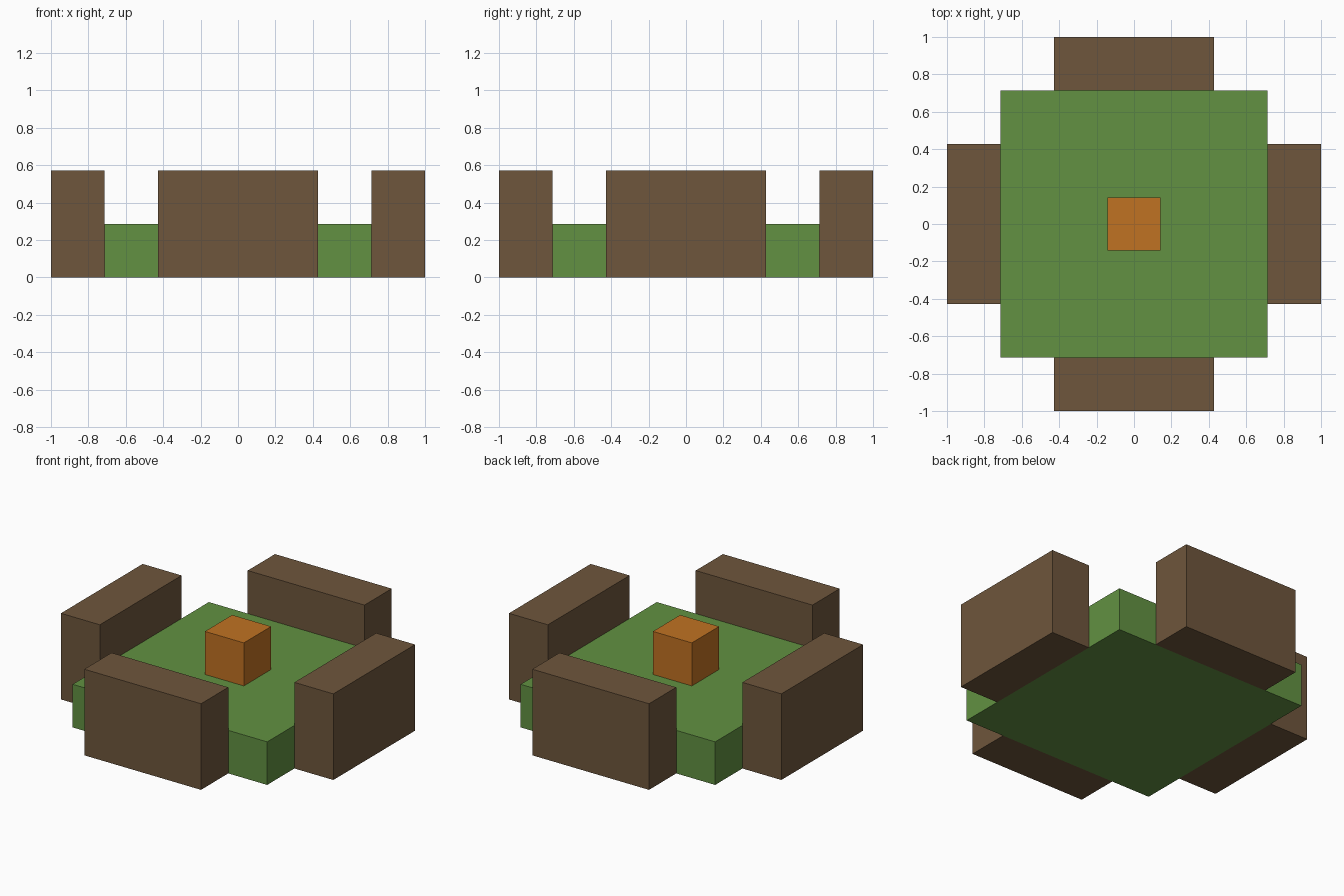
import bpy
import bmesh
from mathutils import Matrix, Vector

cube = bpy.data.objects.get("Cube")
if cube:
    bpy.data.objects.remove(cube, do_unlink=True)

U = 2 / 7  # grid module: the whole model is seven modules wide


def make_material(name, rgb):
    mat = bpy.data.materials.new(name)
    mat.use_nodes = True
    mat.diffuse_color = (*rgb, 1)
    bsdf = next(n for n in mat.node_tree.nodes if n.type == 'BSDF_PRINCIPLED')
    bsdf.inputs["Base Color"].default_value = (*rgb, 1)
    return mat


def box(name, size, base, mat):
    """Box sized in modules, standing on the given base centre."""
    bm = bmesh.new()
    bmesh.ops.create_cube(bm, size=1)
    scale = Matrix.Diagonal((*(Vector(size) * U), 1))
    bm.transform(Matrix.Translation((0, 0, size[2] * U / 2)) @ scale)
    mesh = bpy.data.meshes.new(name)
    bm.to_mesh(mesh)
    bm.free()
    mesh.materials.append(mat)
    obj = bpy.data.objects.new(name, mesh)
    obj.location = Vector(base) * U
    bpy.context.collection.objects.link(obj)
    return obj


green = make_material("grass green", (0.122, 0.283, 0.054))
brown = make_material("earth brown", (0.156, 0.093, 0.045))
orange = make_material("orange", (0.53, 0.168, 0.016))

# Square slab with a small block at its centre
box("base_slab", (5, 5, 1), (0, 0, 0), green)
box("centre_block", (1, 1, 1), (0, 0, 1), orange)

# One wall against the middle of each side
for side, x, y in (("front", 0, -1), ("back", 0, 1), ("right", -1, 0), ("left", 1, 0)):
    size = (3, 1, 2) if x == 0 else (1, 3, 2)
    box(side + "_wall", size, (3 * x, 3 * y, 0), brown)
